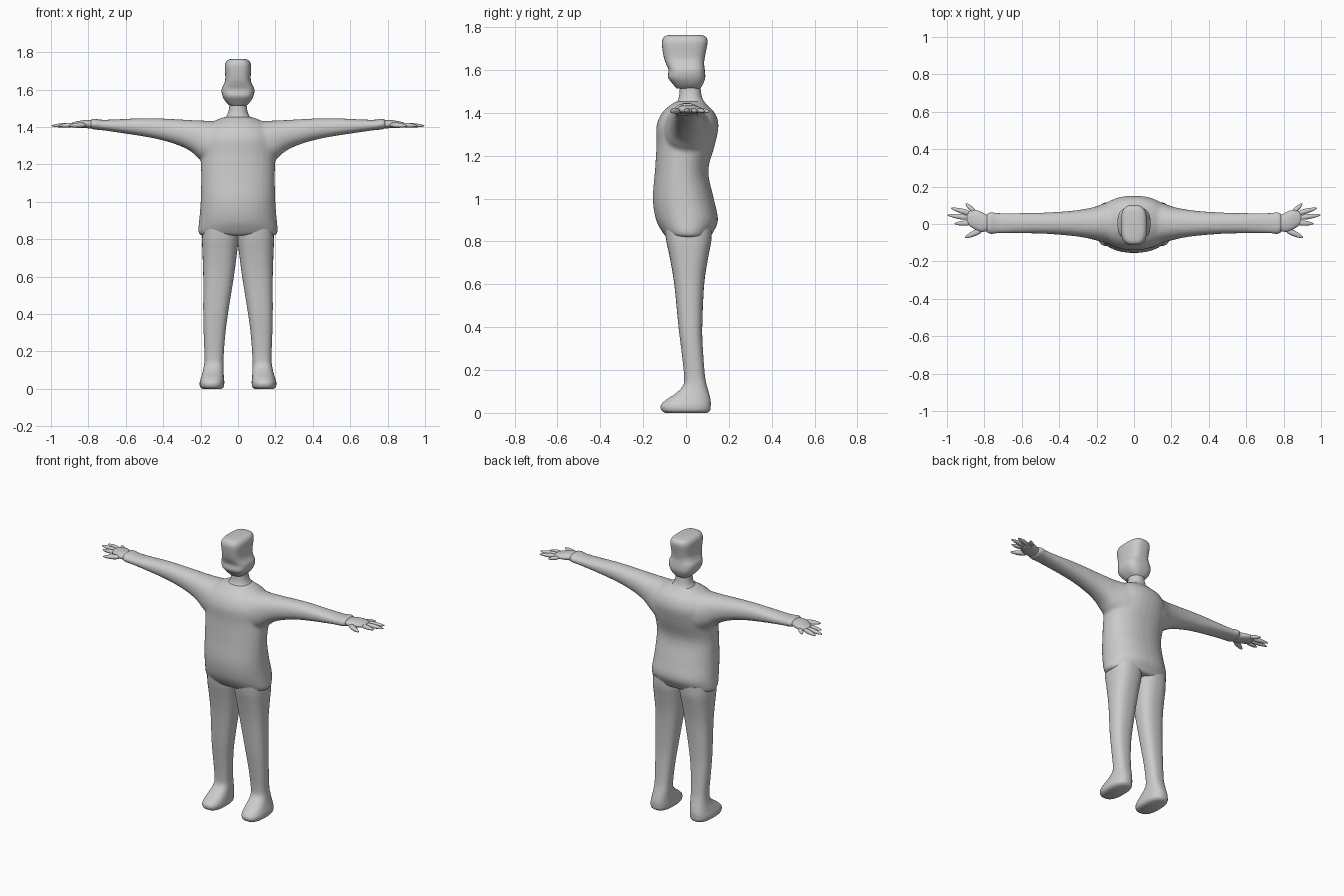
import bpy, bmesh, math
from mathutils import Vector, Matrix

grey = bpy.data.materials.new("light_grey")
grey.diffuse_color = (0.6, 0.6, 0.6, 1)


def finish(bm, name, angle=50):
    bmesh.ops.recalc_face_normals(bm, faces=bm.faces)
    me = bpy.data.meshes.new(name)
    bm.to_mesh(me)
    bm.free()
    ob = bpy.data.objects.new(name, me)
    bpy.context.collection.objects.link(ob)
    me.materials.append(grey)
    bpy.ops.object.select_all(action='DESELECT')
    ob.select_set(True)
    bpy.context.view_layer.objects.active = ob
    bpy.ops.object.shade_smooth_by_angle(angle=math.radians(angle))
    return ob


def resample(rows, steps=4):
    """Smooth curve through the cross-section rows."""
    out = []
    for i in range(len(rows) - 1):
        p0, p1 = rows[max(i - 1, 0)], rows[i]
        p2, p3 = rows[i + 1], rows[min(i + 2, len(rows) - 1)]
        for s in range(steps):
            t = s / steps
            out.append([b + 0.5 * t * ((c - a) + t * (2*a - 5*b + 4*c - d + t * (3*(b - c) + d - a)))
                        for a, b, c, d in zip(p0, p1, p2, p3)])
    return out + [rows[-1]]


def loft(bm, rows, axis='z', power=2.2, sign=1, seg=32):
    """Rows are (position, low, high, low, high) across the two other axes."""
    rings = []
    for pos, a0, a1, b0, b1 in resample(rows):
        ring = []
        for k in range(seg):
            ang = 2 * math.pi * (k + 0.5) / seg
            c, s = math.cos(ang), math.sin(ang)
            a = (a0 + a1) / 2 + (a1 - a0) / 2 * math.copysign(abs(c) ** (2 / power), c)
            b = (b0 + b1) / 2 + (b1 - b0) / 2 * math.copysign(abs(s) ** (2 / power), s)
            co = (sign * a, b, pos) if axis == 'z' else (sign * pos, a, b)
            ring.append(bm.verts.new(co))
        rings.append(ring)
    for r, q in zip(rings, rings[1:]):
        for k in range(seg):
            n = (k + 1) % seg
            bm.faces.new((r[k], r[n], q[n], q[k]))
    bm.faces.new(rings[0][::-1])
    bm.faces.new(rings[-1])
    bmesh.ops.recalc_face_normals(bm, faces=bm.faces)


# Shirt: torso and both sleeves fused into one smooth skin
bm = bmesh.new()
loft(bm, [(0.82, -0.20, 0.20, -0.09, 0.115), (0.84, -0.213, 0.213, -0.108, 0.125),
          (0.90, -0.208, 0.208, -0.14, 0.15), (1.0, -0.20, 0.20, -0.155, 0.13),
          (1.13, -0.197, 0.197, -0.145, 0.104), (1.25, -0.20, 0.20, -0.138, 0.135),
          (1.34, -0.20, 0.20, -0.138, 0.152), (1.40, -0.17, 0.17, -0.112, 0.135),
          (1.435, -0.12, 0.12, -0.075, 0.10), (1.455, -0.07, 0.07, -0.045, 0.085)])
for side in (1, -1):
    loft(bm, [(0.05, -0.115, 0.13, 1.18, 1.43), (0.13, -0.105, 0.12, 1.19, 1.432),
              (0.20, -0.088, 0.095, 1.225, 1.435), (0.25, -0.076, 0.083, 1.268, 1.437),
              (0.32, -0.065, 0.072, 1.303, 1.441), (0.42, -0.056, 0.064, 1.333, 1.446),
              (0.52, -0.051, 0.06, 1.352, 1.447), (0.65, -0.05, 0.059, 1.372, 1.441),
              (0.73, -0.051, 0.06, 1.383, 1.439), (0.765, -0.055, 0.065, 1.386, 1.445),
              (0.79, -0.048, 0.055, 1.39, 1.443)], 'x', sign=side)
shirt = finish(bm, "shirt")
remesh = shirt.modifiers.new("fuse", 'REMESH')
remesh.mode = 'VOXEL'
remesh.voxel_size = 0.009
remesh.use_smooth_shade = True
smooth = shirt.modifiers.new("soften", 'SMOOTH')
smooth.factor = 0.5
smooth.iterations = 7

# Neck
bm = bmesh.new()
loft(bm, [(1.41, -0.10, 0.10, -0.07, 0.11), (1.44, -0.077, 0.077, -0.05, 0.095),
          (1.465, -0.058, 0.058, -0.036, 0.078), (1.50, -0.048, 0.048, -0.03, 0.07),
          (1.56, -0.045, 0.045, -0.028, 0.065)])
finish(bm, "neck")

# Head: jaw, cheeks and the tall boxy crown
bm = bmesh.new()
loft(bm, [(1.515, -0.045, 0.045, -0.045, 0.068), (1.535, -0.066, 0.066, -0.062, 0.08),
          (1.565, -0.083, 0.083, -0.084, 0.09), (1.60, -0.088, 0.088, -0.082, 0.088),
          (1.63, -0.075, 0.075, -0.094, 0.085), (1.66, -0.068, 0.068, -0.104, 0.088),
          (1.72, -0.071, 0.071, -0.113, 0.10), (1.745, -0.066, 0.066, -0.109, 0.099),
          (1.759, -0.053, 0.053, -0.097, 0.087), (1.764, -0.035, 0.035, -0.07, 0.06)], power=3)
finish(bm, "head")

# Trouser legs with feet, and hands with fingers, on both sides
fingers = [((0.85, 0.062), (0.90, 0.11), 0.013), ((0.87, 0.055), (0.978, 0.085), 0.014),
           ((0.875, 0.032), (0.998, 0.048), 0.014), ((0.87, 0.006), (0.96, 0.002), 0.014),
           ((0.81, -0.03), (0.905, -0.073), 0.016)]
for side, label in ((1, "left"), (-1, "right")):
    bm = bmesh.new()
    loft(bm, [(0.0, 0.088, 0.19, -0.098, 0.10), (0.012, 0.076, 0.203, -0.115, 0.113),
              (0.035, 0.073, 0.205, -0.118, 0.116), (0.06, 0.075, 0.198, -0.095, 0.115),
              (0.09, 0.077, 0.189, -0.05, 0.108), (0.125, 0.078, 0.182, -0.015, 0.098),
              (0.17, 0.077, 0.179, -0.009, 0.089), (0.28, 0.069, 0.183, -0.02, 0.08),
              (0.40, 0.054, 0.186, -0.035, 0.076), (0.60, 0.022, 0.186, -0.055, 0.085),
              (0.72, 0.006, 0.19, -0.075, 0.103), (0.80, -0.004, 0.193, -0.092, 0.118),
              (0.86, -0.008, 0.19, -0.10, 0.12)], power=2.5, sign=side)
    finish(bm, label + "_leg")

    bm = bmesh.new()
    loft(bm, [(0.75, -0.035, 0.045, 1.395, 1.432), (0.79, -0.04, 0.052, 1.393, 1.437),
              (0.82, -0.042, 0.067, 1.394, 1.437), (0.85, -0.03, 0.075, 1.396, 1.433),
              (0.88, -0.01, 0.07, 1.398, 1.426), (0.893, 0.003, 0.055, 1.404, 1.42)],
         'x', sign=side, seg=20)
    for base, tip, rad in fingers:
        a = Vector((side * base[0], base[1], 1.412))
        b = Vector((side * tip[0], tip[1], 1.406))
        d = b - a
        turn = d.to_track_quat('Z', 'Y').to_matrix().to_4x4()
        new = bmesh.ops.create_uvsphere(bm, u_segments=10, v_segments=10, radius=1)["verts"]
        for v in new:
            z = v.co.z
            w = rad * (1.0 - 0.3 * z)
            local = Vector((v.co.x * w, v.co.y * w, z * d.length / 2))
            v.co = (a + b) / 2 + (turn @ local)
            v.co.z = 1.409 + (v.co.z - 1.409) * 0.85
    finish(bm, label + "_hand")
